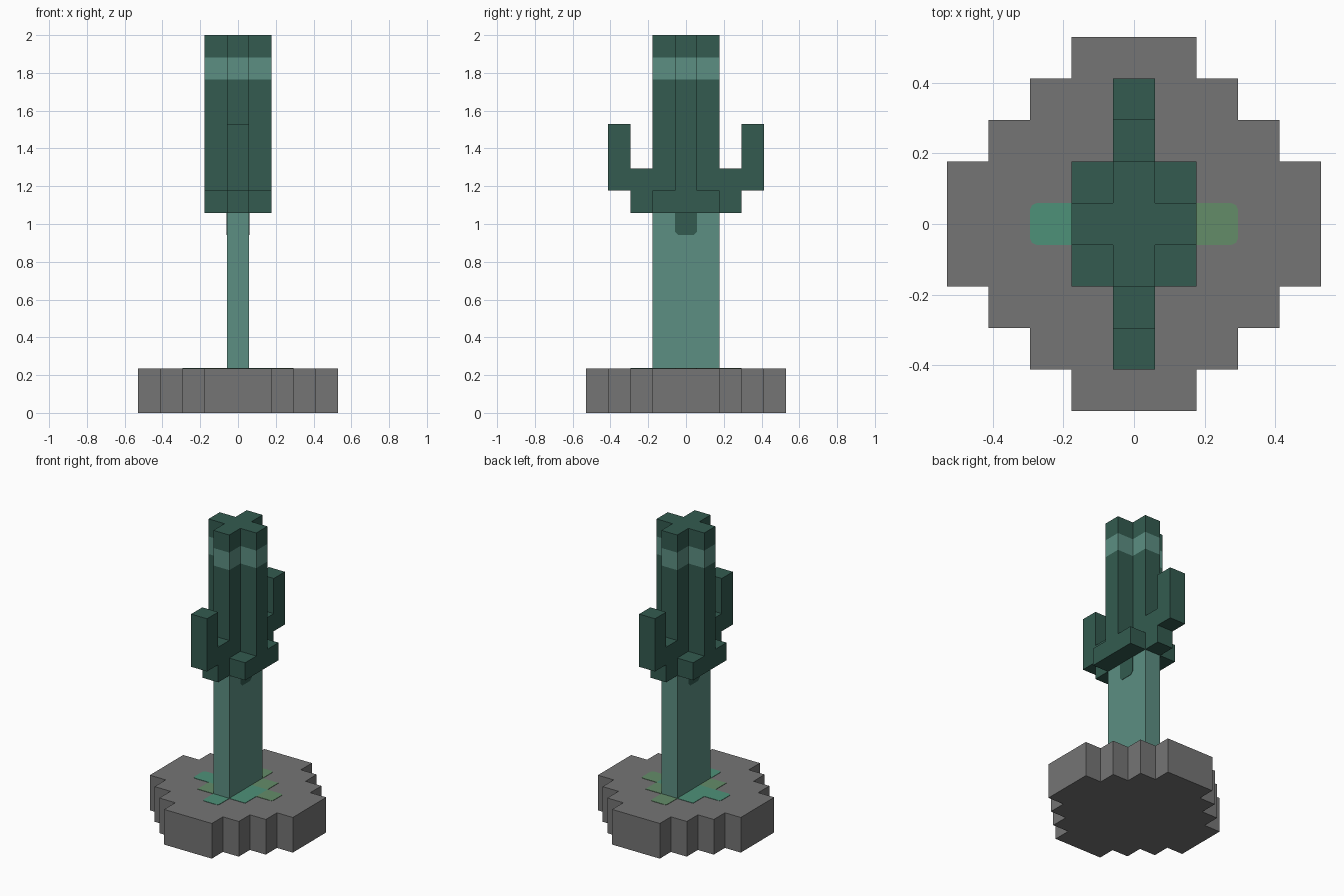
import bpy
import bmesh
from mathutils import Vector

if "Cube" in bpy.data.objects:
    bpy.data.objects.remove(bpy.data.objects["Cube"], do_unlink=True)

U = 2 / 17  # one block of the grid the model is built on


def material(name, r, g, b):
    m = bpy.data.materials.new(name)
    m.use_nodes = True
    m.diffuse_color = (r, g, b, 1)
    m.node_tree.nodes["Principled BSDF"].inputs["Base Color"].default_value = (r, g, b, 1)
    return m


GREY = material("stone grey", 0.178, 0.178, 0.178)
DARK = material("dark cactus green", 0.033, 0.105, 0.080)
LIGHT = material("pale cactus green", 0.107, 0.275, 0.225)
TEAL = material("teal moss", 0.076, 0.283, 0.190)
OLIVE = material("olive moss", 0.127, 0.262, 0.141)


def prism(name, outline, levels, mats, axis="z"):
    """Extrude an outline, given in blocks, through a list of levels."""
    def place(p, h):
        return Vector((p[0], p[1], h) if axis == "z" else (h, p[0], p[1])) * U
    bm = bmesh.new()
    rings = [[bm.verts.new(place(p, h)) for p in outline] for h in levels]
    n = len(outline)
    for k, (low, high) in enumerate(zip(rings, rings[1:])):
        for i in range(n):
            j = (i + 1) % n
            f = bm.faces.new((low[i], low[j], high[j], high[i]))
            f.material_index = k % len(mats)
    bm.faces.new(rings[0][::-1])
    bm.faces.new(rings[-1])
    bmesh.ops.recalc_face_normals(bm, faces=bm.faces)
    mesh = bpy.data.meshes.new(name)
    bm.to_mesh(mesh)
    bm.free()
    for m in mats:
        mesh.materials.append(m)
    ob = bpy.data.objects.new(name, mesh)
    bpy.context.collection.objects.link(ob)
    return ob


def rect(x0, y0, x1, y1):
    return [(x0, y0), (x1, y0), (x1, y1), (x0, y1)]


def stepped(steps):
    """Turn one quarter of a stepped outline into the full outline."""
    points, quarter = [], list(steps)
    for _ in range(4):
        points += quarter
        quarter = [(-y, x) for x, y in quarter]
    return points


def tip(outward, r=0.15):
    """One block whose two outer corners are softened, lying two blocks out."""
    shape = [(1.5, -.5), (2.5 - r, -.5), (2.5 - r * .3, -.5 + r * .3), (2.5, -.5 + r),
             (2.5, .5 - r), (2.5 - r * .3, .5 - r * .3), (2.5 - r, .5), (1.5, .5)]
    c, s = outward
    return [(x * c - y * s, x * s + y * c) for x, y in shape]


# Round stepped base
prism("base", stepped([(4.5, -1.5), (4.5, 1.5), (3.5, 1.5), (3.5, 2.5),
                       (2.5, 2.5), (2.5, 3.5), (1.5, 3.5)]), [0, 2], [GREY])

# Flat stem
prism("stem", rect(-.5, -1.5, .5, 1.5), [2, 9], [LIGHT])

# Cactus body: square foot, ribbed trunk with a pale band
prism("trunk_foot", rect(-1.5, -1.5, 1.5, 1.5), [9, 10], [DARK])
prism("trunk", stepped([(1.5, -.5), (1.5, .5), (.5, .5)]),
      [10, 15, 16, 17], [DARK, LIGHT, DARK])

# Bent arms, front and back
ARM = [(1.5, 9), (2.5, 9), (2.5, 10), (3.5, 10), (3.5, 13), (2.5, 13), (2.5, 11), (1.5, 11)]
for side, name in ((-1, "front_arm"), (1, "back_arm")):
    prism(name, [(side * y, z) for y, z in ARM], [-.5, .5], [DARK], axis="x")

# Dark drip below the body on both wide stem faces
DRIP = [(-.5, 9), (-.5, 8.15), (-.35, 8), (.35, 8), (.5, 8.15), (.5, 9)]
for side, name in ((-1, "right_drip"), (1, "left_drip")):
    prism(name, DRIP, [side * .5, side * .52], [DARK], axis="x")

# Moss patches on the base around the stem
MOSS = [2, 2.02]
for name, outward, mat in (("left_moss_tip", (1, 0), OLIVE), ("right_moss_tip", (-1, 0), TEAL),
                           ("back_moss_tip", (0, 1), OLIVE), ("front_moss_tip", (0, -1), TEAL)):
    prism(name, tip(outward), MOSS, [mat])
for x in (-1, 1):
    for y in (-1, 0, 1):
        mat = OLIVE if x * y == 1 else TEAL
        prism("moss_patch", rect(x - .5, y - .5, x + .5, y + .5), MOSS, [mat])
